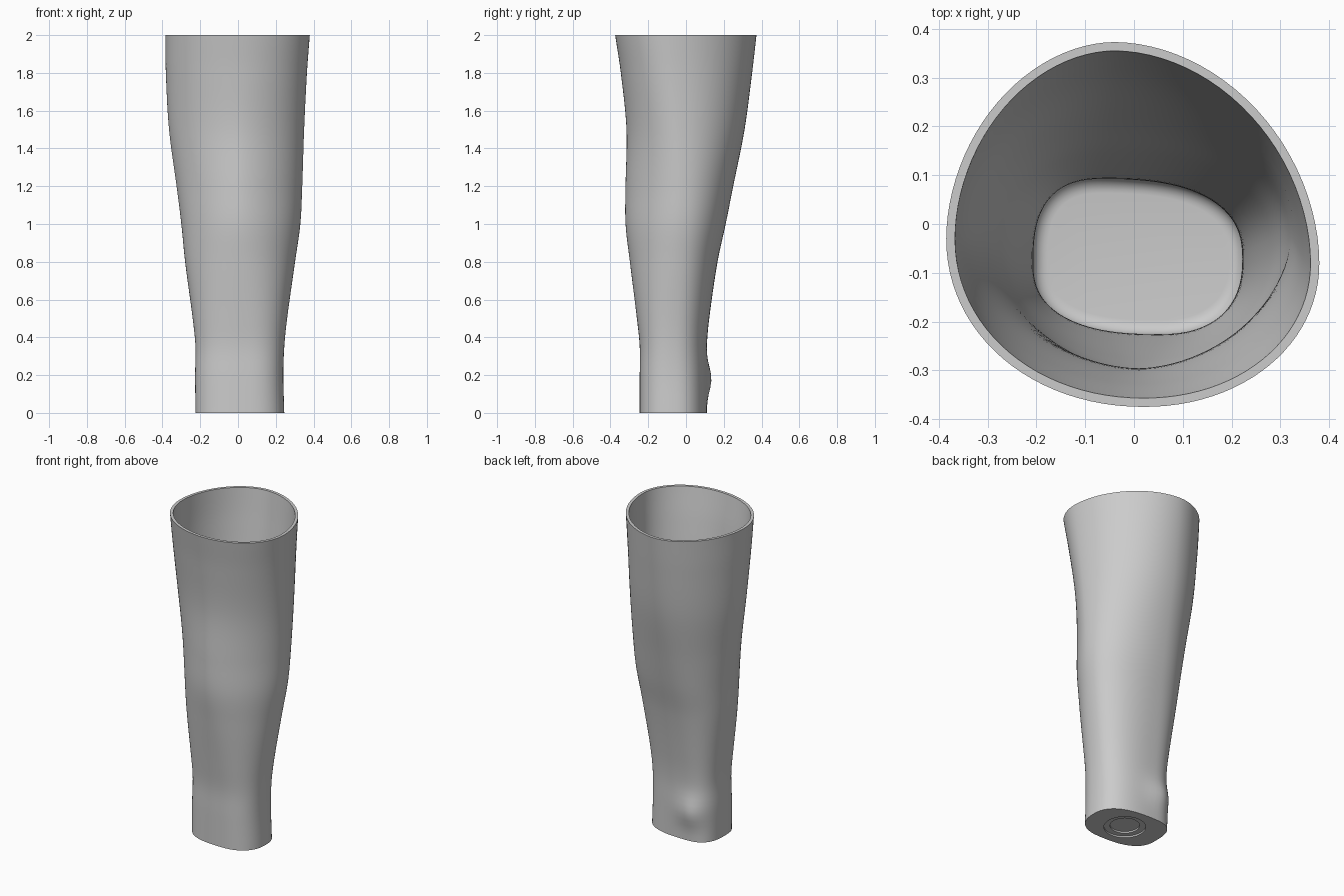
import bpy, bmesh, math
from mathutils import Vector

cube = bpy.data.objects.get("Cube")
if cube:
    bpy.data.objects.remove(cube, do_unlink=True)

SEGMENTS = 96
WALL = 0.018
FLOOR = 0.04
FILLET = 0.03
HEIGHT = 2.0
BASE_CENTRE = (0.01, -0.07)

# Outer extents by height: z, x min, x max, y min, y max
EXTENTS = [
    (0, -0.225, 0.245, -0.245, 0.11),
    (0.2, -0.227, 0.24, -0.245, 0.11),
    (0.35, -0.225, 0.245, -0.245, 0.11),
    (0.5, -0.24, 0.26, -0.26, 0.123),
    (0.8, -0.28, 0.302, -0.297, 0.167),
    (1, -0.3, 0.33, -0.32, 0.21),
    (1.2, -0.325, 0.34, -0.32, 0.25),
    (1.5, -0.365, 0.35, -0.315, 0.31),
    (1.8, -0.382, 0.365, -0.345, 0.35),
    (2, -0.385, 0.38, -0.375, 0.373),
]
# Where the section touches its extents: z, back x, front x, left y, right y,
# then corner fullness: back left, back right, front right, front left
SHAPES = [
    (0, -0.05, 0.05, -0.07, -0.08, 2.5, 3, 2.6, 2.4),
    (0.4, -0.05, 0.05, -0.07, -0.08, 2.4, 2.7, 2.4, 2.3),
    (1.2, -0.04, 0.01, -0.03, -0.03, 2.1, 2, 1.75, 1.75),
    (2, -0.04, 0.02, -0.08, -0.03, 1.9, 1.9, 2.05, 2.05),
]


def sample(table, z):
    """Smooth interpolation of a table whose first column is height."""
    z = min(max(z, 0), HEIGHT)
    i = next(k for k in range(len(table) - 1) if z <= table[k + 1][0])

    def slope(k, c):
        a, b = table[max(k - 1, 0)], table[min(k + 1, len(table) - 1)]
        return (b[c] - a[c]) / (b[0] - a[0])

    p, q = table[i], table[i + 1]
    h = q[0] - p[0]
    t = (z - p[0]) / h
    s = t * t * (3 - 2 * t)
    return [p[c] * (1 - s) + q[c] * s
            + h * t * (1 - t) * ((1 - t) * slope(i, c) - t * slope(i + 1, c))
            for c in range(1, len(p))]


def section(z, inset=0.0, height=None):
    """One ring made of four superellipse quarters."""
    x0, x1, y0, y1 = sample(EXTENTS, z)
    back, front, left, right, *full = sample(SHAPES, z)
    x0, y0, x1, y1 = x0 + inset, y0 + inset, x1 - inset, y1 - inset
    corners = [(back, left, x1, y1), (back, right, x0, y1),
               (front, right, x0, y0), (front, left, x1, y0)]
    ring = []
    for k in range(SEGMENTS):
        a = math.tau * k / SEGMENTS
        quarter = k * 4 // SEGMENTS
        cx, cy, ex, ey = corners[quarter]
        power = 2 / full[quarter]
        p = Vector((cx + (ex - cx) * abs(math.cos(a)) ** power,
                    cy + (ey - cy) * abs(math.sin(a)) ** power,
                    z if height is None else height))
        # Wrist bone bump
        d = (p - Vector((-0.1, 0.1, 0.18))).length
        push = 0.026 * math.exp(-(d / 0.09) ** 2)
        ring.append(p + Vector((-0.3, 1, 0)) * push)
    return ring


def circle(radius, z):
    cx, cy = BASE_CENTRE
    return [Vector((cx + radius * math.cos(math.tau * k / SEGMENTS),
                    cy + radius * math.sin(math.tau * k / SEGMENTS), z))
            for k in range(SEGMENTS)]


# Stepped round recess under the base, outer wall, rim, inner wall, floor
rings = [circle(0.085, 0.02), circle(0.085, 0.01),
         circle(0.12, 0.01), circle(0.12, 0)]
STEPS = 60
rings += [section(HEIGHT * i / STEPS) for i in range(STEPS + 1)]
start = FLOOR + FILLET
rings += [section(HEIGHT - (HEIGHT - start) * i / STEPS, WALL)
          for i in range(STEPS + 1)]
for i in range(1, 7):
    a = math.pi / 2 * i / 6
    rings.append(section(start - FILLET * math.sin(a),
                         WALL + FILLET * (1 - math.cos(a))))

bm = bmesh.new()
loops = [[bm.verts.new(p) for p in ring] for ring in rings]
for low, high in zip(loops, loops[1:]):
    for k in range(SEGMENTS):
        n = (k + 1) % SEGMENTS
        bm.faces.new((low[k], low[n], high[n], high[k]))
bm.faces.new(list(reversed(loops[0])))
bm.faces.new(loops[-1])
bmesh.ops.recalc_face_normals(bm, faces=bm.faces)

mesh = bpy.data.meshes.new("forearm_sleeve")
bm.to_mesh(mesh)
bm.free()
sleeve = bpy.data.objects.new("forearm_sleeve", mesh)
bpy.context.collection.objects.link(sleeve)

# Single plain grey
grey = bpy.data.materials.new("plain_grey")
grey.use_nodes = True
colour = (0.6, 0.6, 0.6, 1)
grey.diffuse_color = colour
grey.node_tree.nodes["Principled BSDF"].inputs["Base Color"].default_value = colour
mesh.materials.append(grey)

bpy.ops.object.select_all(action="DESELECT")
sleeve.select_set(True)
bpy.context.view_layer.objects.active = sleeve
bpy.ops.object.shade_smooth_by_angle(angle=math.radians(35))
